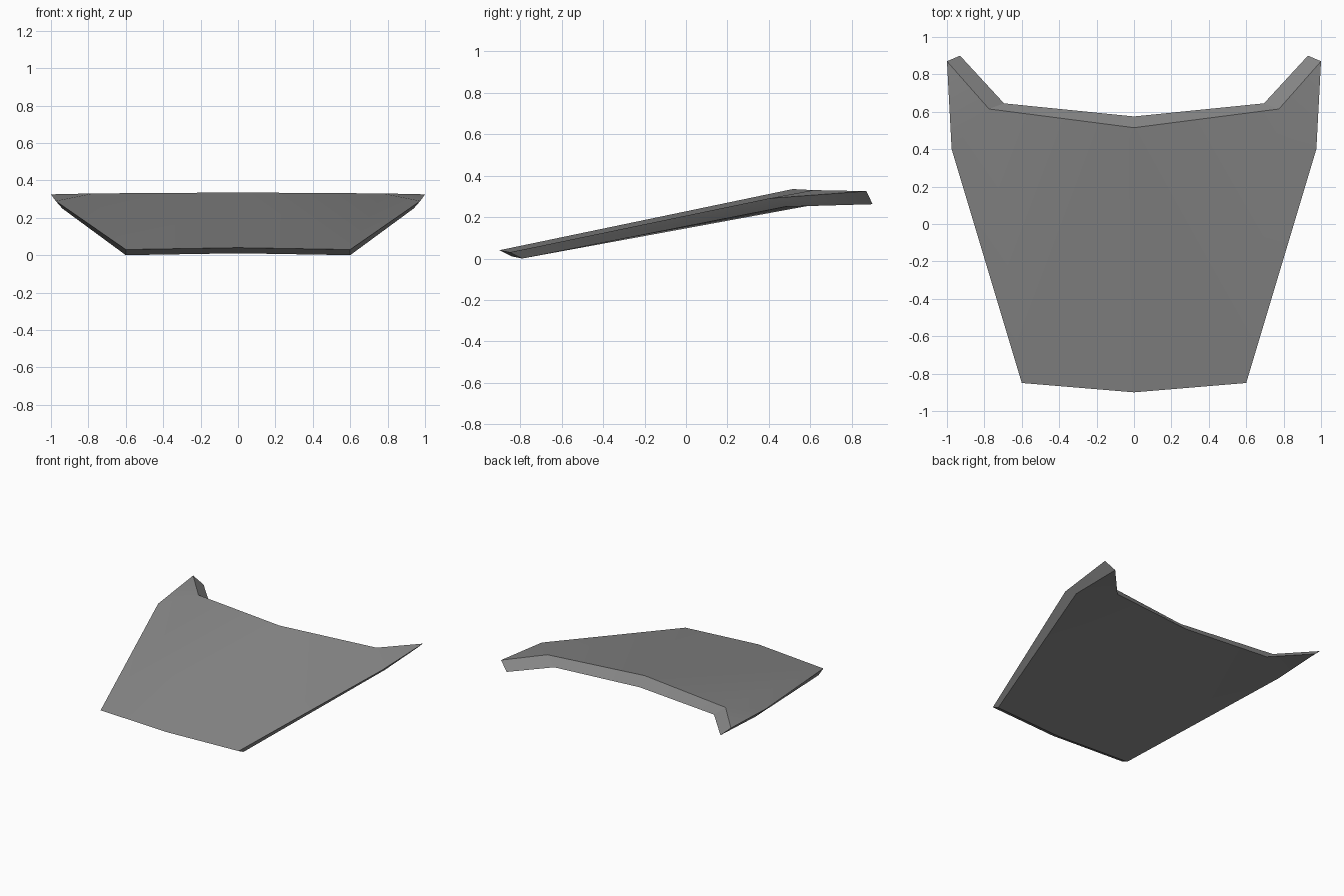
import bpy
import bmesh

cube = bpy.data.objects.get("Cube")
if cube:
    bpy.data.objects.remove(cube, do_unlink=True)

# Plain grey surface
grey = bpy.data.materials.new("mid grey")
grey.use_nodes = True
colour = (0.25, 0.25, 0.25, 1)
grey.diffuse_color = colour
bsdf = next(n for n in grey.node_tree.nodes if n.type == "BSDF_PRINCIPLED")
bsdf.inputs["Base Color"].default_value = colour
bsdf.inputs["Roughness"].default_value = 0.8

# Left half outlines: front centre, front corner, side bend, rear tip, notch, rear centre
upper = [(0, -0.9, 0.04), (0.6, -0.85, 0.03), (0.975, 0.4, 0.29),
         (1, 0.87, 0.325), (0.775, 0.615, 0.33), (0, 0.515, 0.335)]
lower = [(0, -0.84, 0.01), (0.6, -0.79, 0), (0.94, 0.48, 0.25),
         (0.93, 0.9, 0.262), (0.695, 0.645, 0.264), (0, 0.575, 0.266)]

bm = bmesh.new()
top = [bm.verts.new(p) for p in upper]
base = [bm.verts.new(p) for p in lower]

# Broad panel and raised rear tip, above and below
for ring in (top, base):
    for corners in ((0, 1, 5), (1, 4, 5), (1, 2, 4), (2, 3, 4)):
        bm.faces.new([ring[i] for i in corners])

# Bevelled rim, left open on the centre line
for i in range(len(top) - 1):
    bm.faces.new((top[i], base[i], base[i + 1], top[i + 1]))

# Mirror the half across the centre line
bmesh.ops.mirror(bm, geom=bm.verts[:] + bm.edges[:] + bm.faces[:],
                 axis="X", merge_dist=0.001)
bmesh.ops.remove_doubles(bm, verts=bm.verts[:], dist=0.001)
bmesh.ops.recalc_face_normals(bm, faces=bm.faces[:])

mesh = bpy.data.meshes.new("sloped_panel")
bm.to_mesh(mesh)
bm.free()
mesh.materials.append(grey)
panel = bpy.data.objects.new("sloped_panel", mesh)
bpy.context.collection.objects.link(panel)

# Soft shading across the slight bends, crisp rim
bpy.context.view_layer.objects.active = panel
panel.select_set(True)
bpy.ops.object.shade_smooth_by_angle(angle=0.5)
